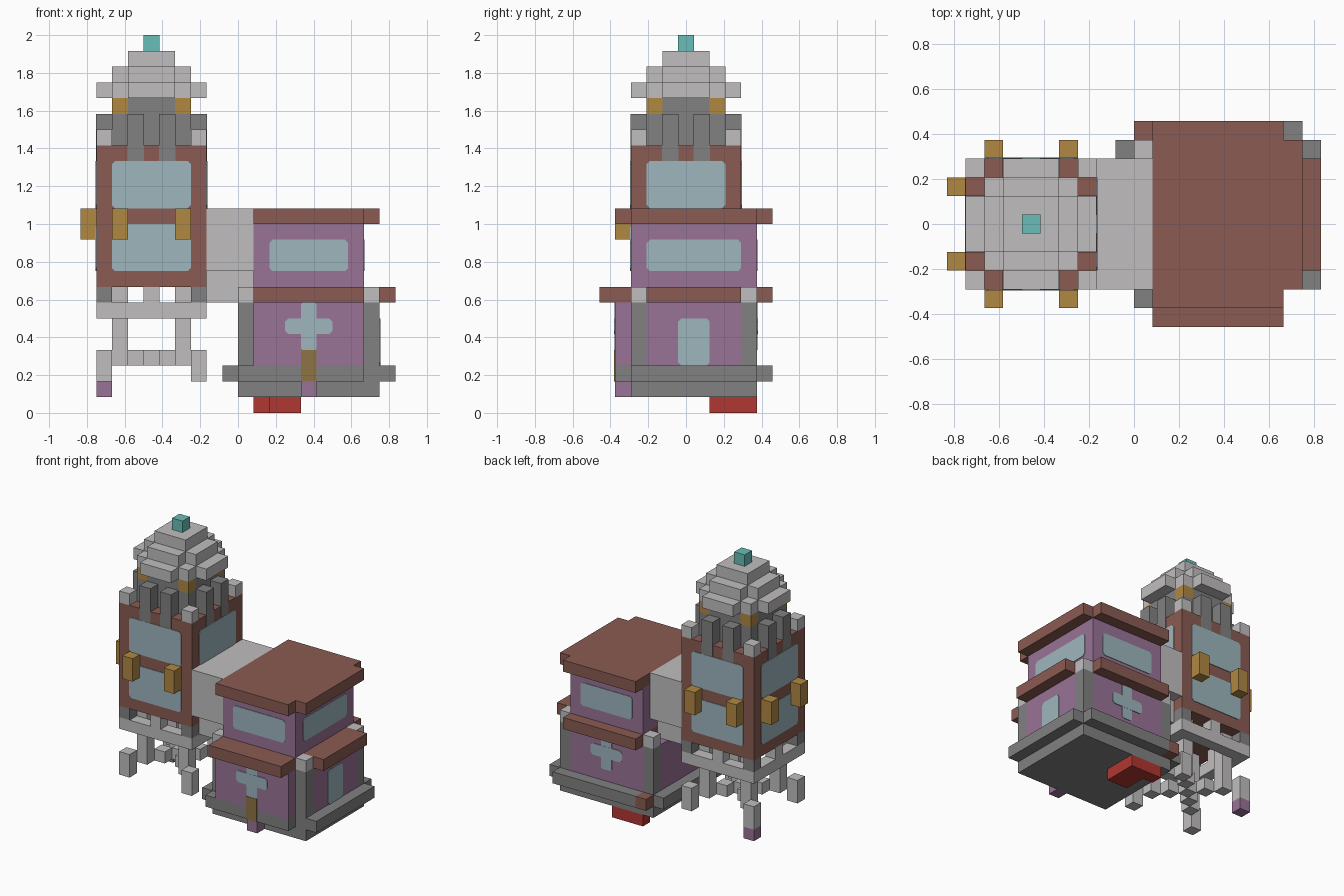
import bpy, bmesh
from mathutils import Matrix, Vector

cube = bpy.data.objects.get("Cube")
if cube:
    bpy.data.objects.remove(cube, do_unlink=True)

U = 1 / 12                               # one block
ORIGIN = Vector((-10, -5.5, 0))          # grid corner, in blocks


def material(name, rgb):
    lin = [((c / 255 + 0.055) / 1.055) ** 2.4 for c in rgb] + [1]
    m = bpy.data.materials.new(name)
    m.use_nodes = True
    m.diffuse_color = lin
    m.node_tree.nodes["Principled BSDF"].inputs["Base Color"].default_value = lin
    return m


LIGHT = material("light stone", (192, 190, 190))
DARK = material("dark stone", (129, 129, 129))
BROWN = material("red brown", (138, 91, 82))
PURPLE = material("purple wall", (153, 115, 151))
GLASS = material("pale glass", (158, 182, 190))
GOLD = material("lamp gold", (176, 136, 66))
PLANK = material("plank brown", (142, 116, 68))
RED = material("red", (176, 55, 50))
TEAL = material("teal", (106, 190, 184))


def finish(name, bm, mat):
    bmesh.ops.recalc_face_normals(bm, faces=bm.faces)
    me = bpy.data.meshes.new(name)
    bm.to_mesh(me)
    bm.free()
    me.materials.append(mat)
    ob = bpy.data.objects.new(name, me)
    bpy.context.collection.objects.link(ob)
    return ob


def blocks(name, mat, *boxes, grow=0.0):
    """One part made of boxes (x0, x1, y0, y1, z0, z1) in block units."""
    bm = bmesh.new()
    for x0, x1, y0, y1, z0, z1 in boxes:
        mid = (Vector((x0 + x1, y0 + y1, z0 + z1)) / 2 + ORIGIN) * U
        size = Vector((x1 - x0 + grow, y1 - y0 + grow, z1 - z0)) * U
        bmesh.ops.create_cube(bm, size=1, matrix=Matrix.Translation(mid) @ Matrix.Diagonal((*size, 1)))
    return finish(name, bm, mat)


def plate(name, mat, axis, side, at, a0, a1, z0, z1, cut=0.2, thick=0.05):
    """Thin plate with clipped corners on a wall facing side * axis."""
    bm = bmesh.new()
    outline = [(a0 + cut, z0), (a1 - cut, z0), (a1, z0 + cut), (a1, z1 - cut),
               (a1 - cut, z1), (a0 + cut, z1), (a0, z1 - cut), (a0, z0 + cut)]
    place = (lambda a, z, d: (a, d, z)) if axis == "y" else (lambda a, z, d: (d, a, z))
    rings = [[bm.verts.new((Vector(place(a, z, d)) + ORIGIN) * U) for a, z in outline]
             for d in (at, at + side * thick)]
    for ring in rings:
        bm.faces.new(ring)
    for k in range(8):
        n = (k + 1) % 8
        bm.faces.new((rings[0][k], rings[0][n], rings[1][n], rings[1][k]))
    return finish(name, bm, mat)


def cell(x, y, z0, z1):
    return (x, x + 1, y, y + 1, z0, z1)


# Tower body and its windows
blocks("tower_body", BROWN, (1, 8, 2, 9, 8, 17))
for axis, side, at, start in (("y", -1, 2, 2), ("y", 1, 9, 2), ("x", -1, 1, 3), ("x", 1, 8, 3)):
    plate("tower_upper_window", GLASS, axis, side, at, start, start + 5, 13, 16)
    if (axis, side) != ("x", 1):
        plate("tower_lower_window", GLASS, axis, side, at, start, start + 5, 9, 12)

# Lamps on the three free sides
blocks("tower_lamps", GOLD,
       *[cell(x, y, 11, 13) for x in (2, 6) for y in (1, 9)],
       *[cell(0, y, 11, 13) for y in (3, 7)])

# Battlements
corners = [(x, y) for x in (1, 7) for y in (2, 8)]
blocks("battlement_posts", DARK,
       *[cell(x, y, 16, 19) for x in (3, 5) for y in (2, 8)],
       *[cell(x, y, 16, 19) for x in (1, 7) for y in (4, 6)], grow=0.06)
blocks("battlement_corners", LIGHT, *[cell(x, y, 17, 18) for x, y in corners])

# Drum, lanterns and stepped dome
inner = [(x, y) for x in (2, 6) for y in (3, 7)]
blocks("tower_drum", DARK, (2, 7, 3, 8, 17, 19), (3, 6, 3, 8, 19, 20), (2, 7, 4, 7, 19, 20))
blocks("drum_lanterns", GOLD, *[cell(x, y, 19, 20) for x, y in inner])
blocks("dome", LIGHT,
       (2, 7, 3, 8, 20, 21), (3, 6, 2, 9, 20, 21), (1, 8, 4, 7, 20, 21),
       (3, 6, 3, 8, 21, 22), (2, 7, 4, 7, 21, 22), (3, 6, 4, 7, 22, 23))
blocks("finial", TEAL, cell(4, 5, 23, 24))

# Open underside of the tower: ring, legs and diagonal braces
blocks("under_ring", LIGHT, (1, 8, 2, 3, 6, 7), (1, 8, 8, 9, 6, 7),
       (1, 2, 3, 8, 6, 7), (7, 8, 3, 8, 6, 7))
blocks("under_corners", DARK, *[cell(x, y, 7, 8) for x, y in corners])
blocks("under_studs", LIGHT, cell(4, 2, 7, 8), cell(4, 8, 7, 8), cell(1, 5, 7, 8), cell(7, 5, 7, 8))
blocks("under_legs", LIGHT, *[cell(x, y, 4, 8) for x, y in inner])
blocks("cross_braces", LIGHT,
       *[cell(1 + k, 2 + k, 3, 4) for k in range(7)],
       *[cell(1 + k, 8 - k, 3, 4) for k in range(7) if k != 3])
blocks("feet", LIGHT, *[cell(x, y, 2, 3) for x, y in corners])
blocks("foot_tip", PURPLE, cell(1, 8, 1, 2))

# Bridge between tower and house
blocks("bridge", LIGHT, (8, 11, 2, 9, 9, 13), (8, 11, 3, 8, 7, 9))

# House base and ledge
blocks("house_base", DARK, (10, 19, 2, 10, 1, 2))
blocks("house_ledge", DARK, (9, 20, 2, 10, 2, 3), (10, 18, 1, 2, 2, 3), (11, 19, 10, 11, 2, 3))
blocks("ledge_end", BROWN, cell(10, 10, 2, 3))
blocks("red_foot", RED, (12, 14, 7, 10, 0, 1), (11, 12, 9, 10, 0, 1))

# House lower floor with corner posts
blocks("lower_walls", PURPLE, (11, 18, 1, 10, 3, 7), (10, 11, 3, 9, 3, 7), (18, 19, 3, 9, 3, 7))
posts = [(x, y) for x in (10, 18) for y in (2, 9)]
blocks("corner_posts", DARK, *[cell(x, y, 3, 7) for x, y in posts])
blocks("post_caps", LIGHT, *[cell(x, y, 7, 8) for x, y in posts])
blocks("lower_cornice", BROWN, (11, 18, 0, 11, 7, 8), (18, 20, 3, 9, 7, 8))

# Cross windows, side window, front plank and step
for side, at in ((-1, 1), (1, 10)):
    plate("cross_upright", GLASS, "y", side, at, 14, 15, 4, 7, 0.1)
    plate("cross_bar", GLASS, "y", side, at, 13, 16, 5, 6, 0.2, 0.06)
plate("side_window", GLASS, "x", 1, 19, 5, 7, 3, 6)
plate("front_plank", PLANK, "y", -1, 1, 14, 15, 2, 4, 0.01, 0.08)
blocks("front_step", PURPLE, cell(14, 1, 1, 2))

# House upper floor, windows and roof
blocks("upper_walls", PURPLE, (11, 18, 2, 10, 8, 12))
for side, at in ((-1, 2), (1, 10)):
    plate("upper_window", GLASS, "y", side, at, 12, 17, 9, 11)
plate("upper_side_window", GLASS, "x", 1, 18, 3, 9, 9, 11)
blocks("roof", BROWN, (11, 18, 1, 11, 12, 13), (18, 19, 2, 10, 12, 13))
